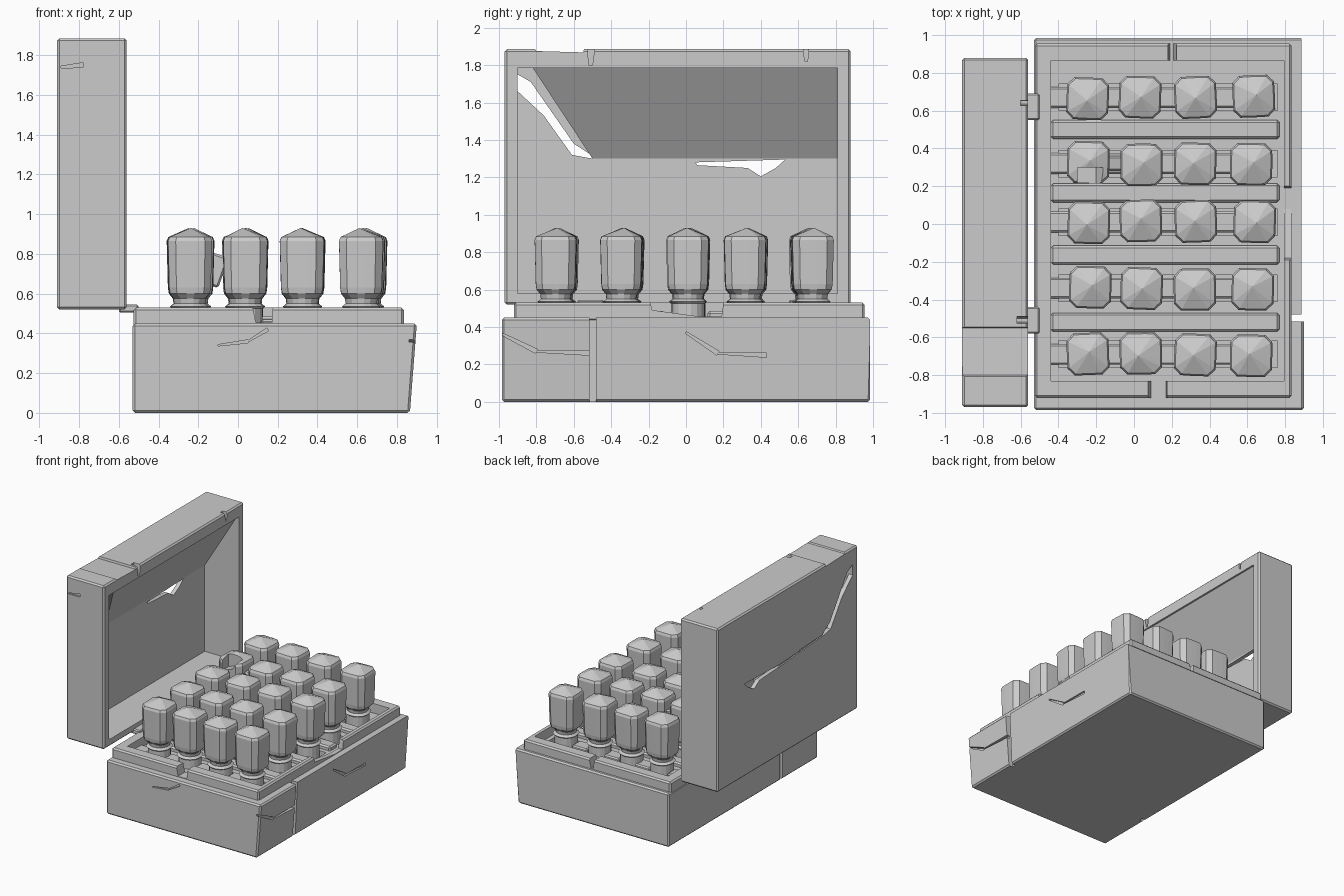
import bpy, bmesh, math, random
from mathutils import Matrix, Vector

if "Cube" in bpy.data.objects:
    bpy.data.objects.remove(bpy.data.objects["Cube"])

random.seed(4)
stone = bpy.data.materials.new("worn grey")
stone.diffuse_color = (0.6, 0.6, 0.6, 1)
stone.use_nodes = True
stone.node_tree.nodes["Principled BSDF"].inputs["Base Color"].default_value = stone.diffuse_color


def finish(name, bm):
    bmesh.ops.recalc_face_normals(bm, faces=bm.faces[:])
    me = bpy.data.meshes.new(name)
    bm.to_mesh(me)
    bm.free()
    me.materials.append(stone)
    ob = bpy.data.objects.new(name, me)
    bpy.context.collection.objects.link(ob)
    return ob


def prism(name, pts, axis, a, b, bevel=0.0):
    """Extrude a 2D outline along an axis; outline is the other two axes in order."""
    bm = bmesh.new()

    def place(p, t):
        c = list(p)
        c.insert("xyz".index(axis), t)
        return bm.verts.new(c)

    lo, hi = [place(p, a) for p in pts], [place(p, b) for p in pts]
    bm.faces.new(lo)
    bm.faces.new(hi)
    n = len(pts)
    for i in range(n):
        j = (i + 1) % n
        bm.faces.new((lo[i], lo[j], hi[j], hi[i]))
    if bevel:
        bmesh.ops.bevel(bm, geom=bm.edges[:], offset=bevel, segments=1, affect='EDGES')
    return finish(name, bm)


def box(name, x0, x1, y0, y1, z0, z1, bevel=0.0):
    return prism(name, [(x0, y0), (x1, y0), (x1, y1), (x0, y1)], 'z', z0, z1, bevel)


def groove(pts, axis, a, b, w=0.012):
    """Cutters following a crack line seen along an axis."""
    out = []
    for p, q in zip(pts, pts[1:]):
        p, q = Vector(p), Vector(q)
        d = (q - p).normalized()
        s = Vector((-d.y, d.x)) * w
        out.append(prism("cutter", [p - s * .4, p + s * .4, q + s, q - s], axis, a, b))
    return out


def carve(ob, cutters):
    bpy.context.view_layer.objects.active = ob
    for c in cutters:
        c.hide_render = True
        m = ob.modifiers.new("cut", 'BOOLEAN')
        m.operation, m.solver, m.object = 'DIFFERENCE', 'EXACT', c
        bpy.ops.object.modifier_apply(modifier=m.name)
        bpy.data.objects.remove(c)


ROWS = (0.67, 0.32, 0.01, -0.34, -0.69)
COLS = (-0.24, 0.04, 0.33, 0.63)

# Case body: slightly flared on the right, with cracks and row troughs
base = prism("case_base", [(-0.53, 0), (0.865, 0), (0.9, 0.45), (-0.53, 0.45)],
             'y', -0.985, 0.985, 0.012)
cuts = [box("cutter", 0.83, 1, -0.515, -0.48, -0.1, 0.6),
        box("cutter", -0.6, -0.49, -0.515, -0.485, -0.1, 0.6),
        prism("cutter", [(0.86, -0.1), (1, -0.1), (1, 0.6), (0.893, 0.6)], 'y', -0.49, 1.1)]
cuts += groove([(-1, 0.37), (-0.8, 0.27), (-0.5, 0.26)], 'x', 0.86, 1)
cuts += groove([(0.0, 0.37), (0.17, 0.26), (0.43, 0.25)], 'x', 0.862, 1)
cuts += groove([(-0.1, 0.34), (0.05, 0.36), (0.15, 0.42)], 'y', -1.1, -0.97, 0.008)
cuts += [box("cutter", -0.40, 0.76, y - 0.07, y + 0.07, 0.40, 0.6) for y in ROWS]
carve(base, cuts)

# Raised lip round the tray, broken on the front, back and right
lip = prism("tray_lip", [(-0.525, -0.92), (0.835, -0.92), (0.835, 0.955), (-0.525, 0.955)],
            'z', 0.43, 0.53, 0.012)
cuts = [box("cutter", -0.44, 0.795, -0.83, 0.865, 0.3, 0.7),
        prism("cutter", [(0.06, 0.6), (0.09, 0.455), (0.17, 0.455), (0.18, 0.6)], 'y', -1, -0.8),
        prism("cutter", [(0.17, 0.6), (0.19, 0.455), (0.21, 0.455), (0.24, 0.6)], 'y', 0.8, 1),
        prism("cutter", [(-0.21, 0.6), (-0.18, 0.49), (0.08, 0.455), (0.19, 0.455), (0.21, 0.6)],
              'x', 0.7, 1)]
carve(lip, cuts)

# Ridges between rows of bottles
for i, y in enumerate((0.50, 0.165, -0.165, -0.52)):
    box(f"row_ridge_{i}", -0.44, 0.77, y - 0.05, y + 0.05, 0.43, 0.485, 0.012)
# Low dividers between neighbouring bottles
for y in ROWS:
    for x in (-0.40, -0.1, 0.185, 0.48):
        box("bottle_divider", x - 0.07, x + 0.07, y - 0.055, y + 0.055, 0.39, 0.47, 0.01)


def bottle(name, x, y):
    """Square body with pointed top on a narrow round foot."""
    bm = bmesh.new()
    n = 16
    # height, half width, squareness (0 round, 1 square)
    sections = [(0.40, .088, 0), (0.525, .088, 0), (0.535, .098, .2), (0.55, .08, 0),
                (0.575, .083, .2), (0.60, .102, .85), (0.63, .106, .93),
                (0.865, .112, .93), (0.885, .104, .93)]
    rings = []
    for z, r, sq in sections:
        ring = []
        for k in range(n):
            a = 2 * math.pi * (k + .5) / n
            c, s = math.cos(a), math.sin(a)
            f = r * ((1 - sq) + sq / max(abs(c), abs(s)))
            ring.append(bm.verts.new((c * f, s * f, z)))
        rings.append(ring)
    for p, q in zip(rings, rings[1:]):
        for k in range(n):
            j = (k + 1) % n
            bm.faces.new((p[k], p[j], q[j], q[k]))
    bm.faces.new(rings[0])
    tip = bm.verts.new((random.uniform(-.015, .015), random.uniform(-.015, .015), 0.93))
    for k in range(n):
        bm.faces.new((rings[-1][k], rings[-1][(k + 1) % n], tip))
    ob = finish(name, bm)
    ob.location = (x, y, 0)
    ob.rotation_euler.z = random.uniform(-.05, .05)
    return ob


for i, x in enumerate(COLS):
    for j, y in enumerate(ROWS):
        b = bottle(f"bottle_{i}_{j}", x + random.uniform(-.01, .01),
                   y + random.uniform(-.008, .008))
        if (i, j) == (0, 1):      # chipped bottle
            chip = prism("cutter", [(-.3, .80), (-.2, .84), (-.1, 1), (-.3, 1)], 'y', .1, .3)
            bpy.context.view_layer.update()
            carve(b, [chip])

# Open lid standing on edge, hollow towards the tray
lid = prism("open_lid", [(-0.97, 0.52), (0.88, 0.52), (0.88, 1.885), (-0.97, 1.885)],
            'x', -0.91, -0.56, 0.012)
cuts = [box("cutter", -0.875, -0.4, -0.90, 0.81, 0.58, 1.785)]
# Through cracks in the back panel, joined by a shallow groove
cuts.append(prism("cutter", [(-0.90, 1.75), (-0.83, 1.71), (-0.60, 1.38), (-0.50, 1.315),
                             (-0.50, 1.30), (-0.61, 1.32), (-0.76, 1.53), (-0.90, 1.66)],
                  'x', -1, -0.85))
cuts.append(prism("cutter", [(0.05, 1.28), (0.53, 1.295), (0.48, 1.25), (0.40, 1.205),
                             (0.33, 1.25), (0.06, 1.265)], 'x', -1, -0.85))
cuts += groove([(-0.52, 1.31), (-0.2, 1.29), (0.07, 1.27)], 'x', -1, -0.90, 0.01)
# Chips along the top edge
cuts.append(prism("cutter", [(-0.53, 1.95), (-0.52, 1.80), (-0.50, 1.80), (-0.48, 1.95)],
                  'x', -0.62, -0.5))
cuts.append(prism("cutter", [(0.62, 1.95), (0.635, 1.82), (0.65, 1.82), (0.66, 1.95)],
                  'x', -0.60, -0.5))
cuts.append(prism("cutter", [(-0.85, 1.95), (-0.80, 1.875), (-0.55, 1.868), (-0.53, 1.95)],
                  'x', -1, -0.5))
cuts += groove([(-0.89, 1.74), (-0.78, 1.75)], 'y', -1.1, -0.955, 0.012)
carve(lid, cuts)

# Sloping lining under the top of the lid
bm = bmesh.new()
co = [(-0.575, -0.82, 1.786), (-0.575, 0.812, 1.786), (-0.874, 0.812, 1.30), (-0.874, -0.50, 1.30),
      (-0.874, -0.82, 1.786), (-0.874, 0.812, 1.786)]
v = [bm.verts.new(c) for c in co]
for f in ((0, 1, 2, 3), (0, 4, 5, 1), (2, 5, 4, 3), (0, 3, 4), (1, 5, 2)):
    bm.faces.new([v[k] for k in f])
finish("lid_lining", bm)

# Hinge lugs between lid and case
for i, y in enumerate((0.62, -0.51)):
    box(f"hinge_{i}", -0.60, -0.50, y - 0.07, y + 0.07, 0.505, 0.545, 0.008)

# Loose fragment lodged between bottles
shard = box("glass_shard", -0.05, 0.05, -0.04, 0.04, -0.08, 0.08, 0.01)
shard.matrix_world = Matrix.Translation((-0.12, 0.32, 0.72)) @ Matrix.Rotation(0.35, 4, 'Y')
